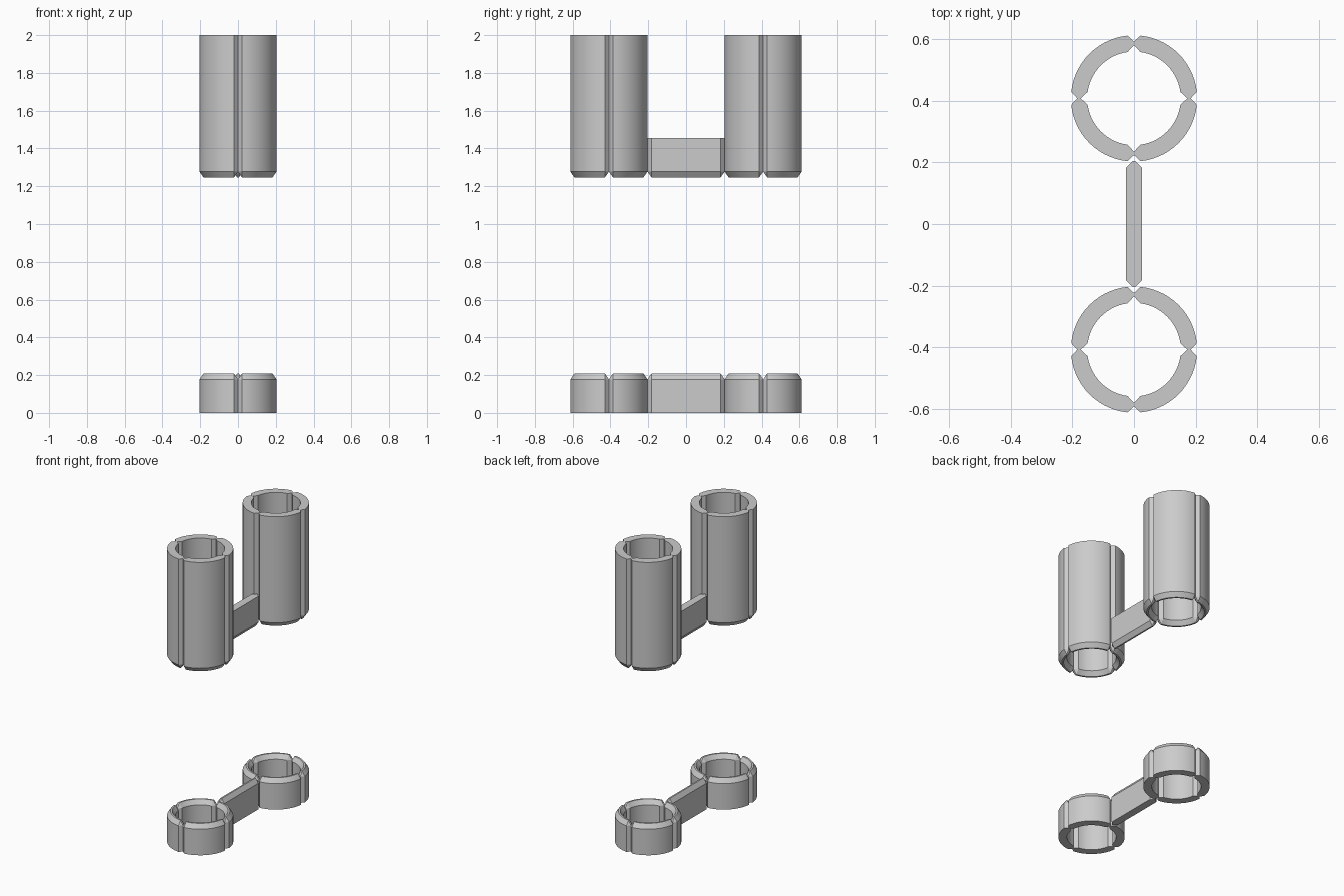
import bpy, bmesh
from math import cos, sin, pi, radians

cube = bpy.data.objects.get("Cube")
if cube:
    bpy.data.objects.remove(cube, do_unlink=True)

OUTER, INNER, CENTRE = 0.205, 0.152, 0.408
CUT, CUT_Z = 0.021, 0.03      # chamfer across and along the height
BAR_HALF = 0.026

grey = bpy.data.materials.new("plain grey")
grey.use_nodes = True
colour = (0.6, 0.6, 0.6, 1)
grey.diffuse_color = colour
grey.node_tree.nodes["Principled BSDF"].inputs["Base Color"].default_value = colour


def section(lo, hi, flat, tip, end):
    """Cross-section with one flat end and one chamfered end."""
    shoulder = tip + (CUT_Z if flat > tip else -CUT_Z)
    if end:
        lo, hi, tip = lo + CUT, hi - CUT, shoulder
    c = 0 if end else CUT
    return [(lo, flat), (hi, flat), (hi, shoulder),
            (hi - c, tip), (lo + c, tip), (lo, shoulder)]


def chamfered_sweep(name, lo, hi, flat, tip, steps, place):
    """Sweep the section; place(across, t, inset) gives x and y."""
    bm = bmesh.new()
    rings = []
    for i in range(steps + 3):
        end = i in (0, steps + 2)
        t = min(max((i - 1) / steps, 0), 1)
        rings.append([bm.verts.new((*place(u, t, 0 if end else CUT), z))
                      for u, z in section(lo, hi, flat, tip, end)])
    for a, b in zip(rings, rings[1:]):
        for k in range(6):
            j = (k + 1) % 6
            bm.faces.new((a[k], a[j], b[j], b[k]))
    bm.faces.new(rings[0])
    bm.faces.new(rings[-1])
    bmesh.ops.remove_doubles(bm, verts=bm.verts, dist=0.0001)
    bmesh.ops.recalc_face_normals(bm, faces=bm.faces)
    mesh = bpy.data.meshes.new(name)
    bm.to_mesh(mesh)
    bm.free()
    mesh.materials.append(grey)
    obj = bpy.data.objects.new(name, mesh)
    bpy.context.collection.objects.link(obj)
    bpy.ops.object.select_all(action='DESELECT')
    obj.select_set(True)
    bpy.context.view_layer.objects.active = obj
    bpy.ops.object.shade_smooth_by_angle(angle=radians(25))


def arc(start, cy):
    """Quarter circle about (0, cy)."""
    def place(r, t, inset):
        a = start + inset / r + t * (pi / 2 - 2 * inset / r)
        return r * cos(a), cy + r * sin(a)
    return place


def straight(u, t, inset):
    half = CENTRE - OUTER + 0.001 - inset
    return u, half * (2 * t - 1)


# Tube quarters and connecting bar for each level: flat end, chamfered end, bar ends
levels = {"lower": (0, 0.208, 0), "upper": (2, 1.247, 1.455)}
for level, (flat, tip, bar_flat) in levels.items():
    for side, cy in (("front", -CENTRE), ("back", CENTRE)):
        for q in range(4):
            chamfered_sweep(f"{level}_{side}_tube_quarter_{q + 1}", INNER, OUTER,
                            flat, tip, 14, arc(q * pi / 2, cy))
    chamfered_sweep(f"{level}_connecting_bar", -BAR_HALF, BAR_HALF,
                    bar_flat, tip, 1, straight)
